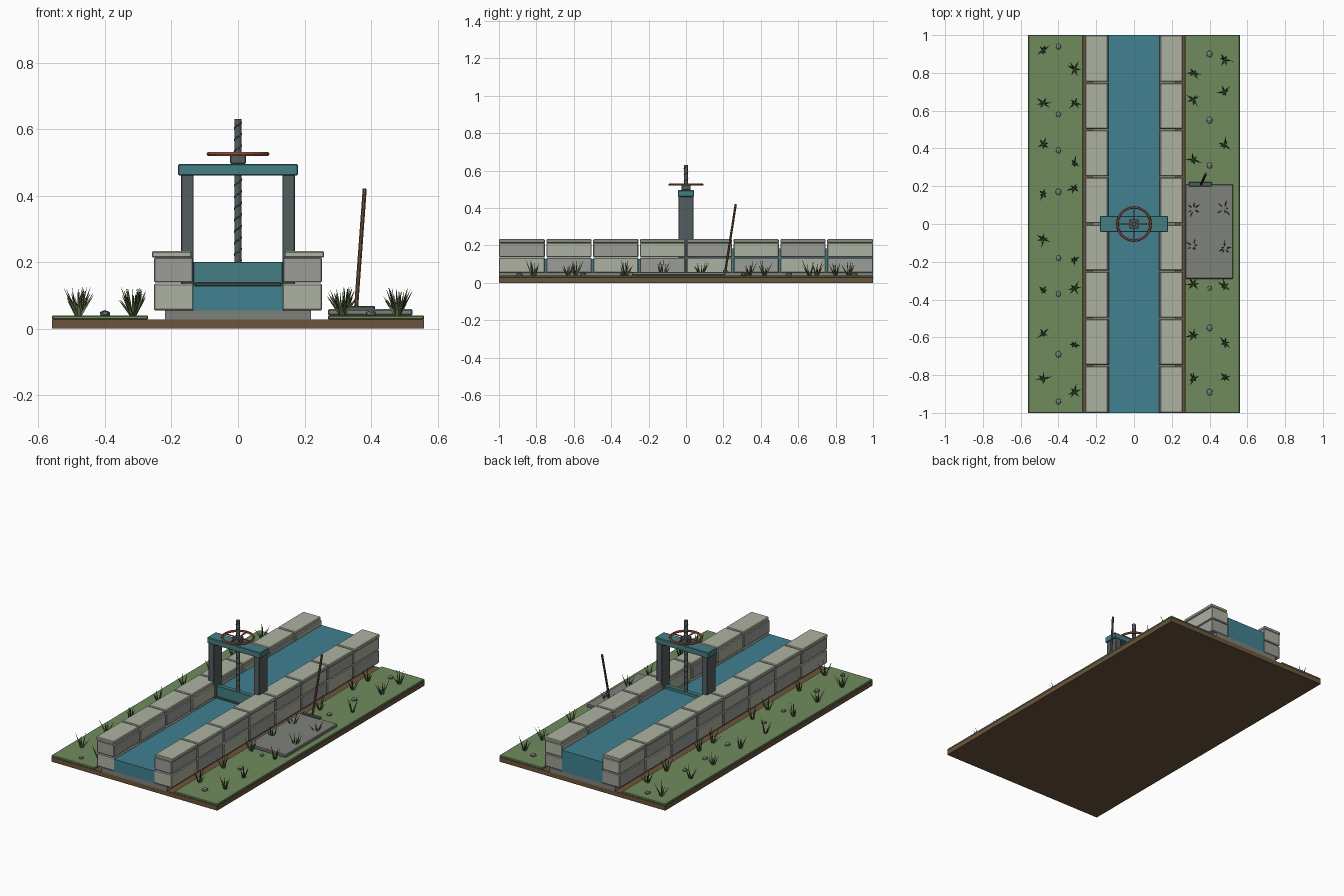
import bpy, bmesh, math, random
from mathutils import Vector, Matrix

if "Cube" in bpy.data.objects:
    bpy.data.objects.remove(bpy.data.objects["Cube"])

random.seed(4)


def material(name, rgb):
    m = bpy.data.materials.new(name)
    m.diffuse_color = (*rgb, 1)
    m.use_nodes = True
    m.node_tree.nodes["Principled BSDF"].inputs["Base Color"].default_value = m.diffuse_color
    return m


SOIL = material("soil", (0.15, 0.09, 0.045))
GRASS = material("grass", (0.16, 0.26, 0.11))
BLADE = material("blade", (0.11, 0.16, 0.06))
STONE_A = material("stone_light", (0.42, 0.45, 0.36))
STONE_B = material("stone_dark", (0.33, 0.34, 0.31))
CONCRETE = material("concrete", (0.21, 0.22, 0.20))
WATER = material("water", (0.05, 0.22, 0.28))
TEAL = material("painted_teal", (0.06, 0.21, 0.23))
STEEL = material("steel", (0.09, 0.11, 0.115))
RED = material("red_paint", (0.36, 0.10, 0.06))
WOOD = material("wood", (0.15, 0.09, 0.05))


def finish(name, bm, mat):
    me = bpy.data.meshes.new(name)
    bm.to_mesh(me)
    bm.free()
    ob = bpy.data.objects.new(name, me)
    bpy.context.collection.objects.link(ob)
    me.materials.append(mat)
    return ob


def add_box(bm, x, y, z):
    size = [b - a for a, b in (x, y, z)]
    mid = [(a + b) / 2 for a, b in (x, y, z)]
    bmesh.ops.create_cube(bm, size=1, matrix=Matrix.Translation(mid) @ Matrix.Diagonal((*size, 1)))


def box(name, x, y, z, mat, bevel=0.0):
    bm = bmesh.new()
    add_box(bm, x, y, z)
    ob = finish(name, bm, mat)
    if bevel:
        mod = ob.modifiers.new("bevel", 'BEVEL')
        mod.width = bevel
        mod.segments = 1
    return ob


def add_rod(bm, a, b, r1, r2, sides):
    a, b = Vector(a), Vector(b)
    rot = (b - a).to_track_quat('Z', 'Y').to_matrix().to_4x4()
    bmesh.ops.create_cone(bm, cap_ends=True, segments=sides, radius1=r1, radius2=r2,
                          depth=(b - a).length, matrix=Matrix.Translation((a + b) / 2) @ rot)


def rod(name, a, b, r, mat, sides=8):
    bm = bmesh.new()
    add_rod(bm, a, b, r, r, sides)
    return finish(name, bm, mat)


def span(s, a, b):
    return tuple(sorted((s * a, s * b)))


# Ground, channel floor and the two water levels
box("soil_base", (-0.56, 0.56), (-1, 1), (0, 0.028), SOIL)
box("channel_floor", (-0.22, 0.22), (-1, 1), (0.02, 0.055), CONCRETE)
box("downstream_water", (-0.136, 0.136), (-1, 0), (0.05, 0.128), WATER)
box("upstream_water", (-0.136, 0.136), (0, 1), (0.05, 0.183), WATER)

# Banks and block walls with coping stones
for s, side in ((-1, "left"), (1, "right")):
    box(side + "_grass_bank", span(s, 0.27, 0.56), (-1, 1), (0.027, 0.04), GRASS, 0.003)
    for i in range(8):
        y = (-1 + i * 0.25 + (0.004 if i else 0), -0.75 + i * 0.25 - (0.004 if i < 7 else 0))
        mats = (STONE_A, STONE_B) if i % 2 == 0 else (STONE_B, STONE_A)
        box(side + "_lower_block", span(s, 0.133, 0.253), y, (0.055, 0.135), mats[0], 0.004)
        box(side + "_upper_block", span(s, 0.135, 0.253), y, (0.138, 0.214), mats[1], 0.004)
        box(side + "_coping", span(s, 0.139, 0.259), y, (0.213, 0.233), STONE_A, 0.004)

# Gate frame: posts and cross beam
for s, side in ((-1, "left"), (1, "right")):
    box(side + "_post", span(s, 0.134, 0.171), (-0.04, 0.04), (0.055, 0.465), STEEL, 0.002)
box("cross_beam", (-0.18, 0.18), (-0.042, 0.042), (0.46, 0.495), TEAL, 0.003)

# Sluice gate with its lower rib
box("sluice_gate", (-0.135, 0.135), (-0.014, 0.014), (0.06, 0.2), TEAL, 0.002)
box("gate_rib", (-0.13, 0.13), (-0.024, -0.012), (0.128, 0.138), STEEL, 0.003)

# Lifting screw with a spiral thread
rod("lifting_screw", (0, 0, 0.19), (0, 0, 0.63), 0.0105, STEEL, 12)
curve = bpy.data.curves.new("screw_thread", 'CURVE')
curve.dimensions = '3D'
curve.bevel_depth = 0.002
curve.bevel_resolution = 0
spline = curve.splines.new('POLY')
turns, steps = 12, 12
spline.points.add(turns * steps)
for k, p in enumerate(spline.points):
    t = k / (turns * steps)
    a = t * turns * math.tau
    p.co = (0.011 * math.cos(a), 0.011 * math.sin(a), 0.205 + 0.415 * t, 1)
thread = bpy.data.objects.new("screw_thread", curve)
bpy.context.collection.objects.link(thread)
curve.materials.append(STEEL)

# Nut and hand wheel
box("screw_nut", (-0.024, 0.024), (-0.024, 0.024), (0.495, 0.53), STEEL, 0.003)
bpy.ops.mesh.primitive_torus_add(major_radius=0.088, minor_radius=0.0065, major_segments=24,
                                 minor_segments=6, location=(0, 0, 0.525))
wheel = bpy.context.object
wheel.name = "hand_wheel_rim"
wheel.data.materials.append(RED)
bm = bmesh.new()
for k in range(4):
    a = k * math.pi / 2
    c, s = math.cos(a), math.sin(a)
    add_rod(bm, (0.012 * c, 0.012 * s, 0.525), (0.088 * c, 0.088 * s, 0.525), 0.0045, 0.0045, 6)
finish("hand_wheel_spokes", bm, RED)

# Work slab with a leaning tool
box("work_slab", (0.27, 0.525), (-0.29, 0.21), (0.04, 0.059), CONCRETE, 0.004)
box("tool_head", (0.29, 0.412), (0.198, 0.222), (0.056, 0.068), STEEL, 0.003)
rod("tool_handle", (0.355, 0.21, 0.06), (0.381, 0.266, 0.42), 0.0065, WOOD)

# Grass tufts and pebbles in rows along both banks
tufts = {
    -0.48: (0.92, 0.64, 0.42, 0.16, -0.08, -0.35, -0.58, -0.82),
    -0.315: (0.82, 0.64, 0.32, 0.19, -0.19, -0.34, -0.64, -0.89),
    0.315: (0.80, 0.66, 0.34, 0.08, -0.12, -0.32, -0.59, -0.82),
    0.48: (0.87, 0.70, 0.42, 0.08, -0.13, -0.33, -0.63, -0.81),
}
for x, ys in tufts.items():
    for y in ys:
        bm = bmesh.new()
        start = random.random() * math.tau
        for k in range(6):
            a = start + k * math.tau / 6 + random.uniform(-0.3, 0.3)
            reach, h = random.uniform(0.012, 0.042), random.uniform(0.045, 0.088)
            d = Vector((math.cos(a), math.sin(a), 0))
            base = Vector((x, y, 0.037)) + d * 0.005
            add_rod(bm, base, base + d * reach + Vector((0, 0, h)), 0.0055, 0.0004, 3)
        finish("grass_tuft", bm, BLADE)

pebbles = {-0.40: (0.94, 0.58, 0.39, 0.17, -0.18, -0.37, -0.69, -0.94),
           0.40: (0.90, 0.55, 0.31, -0.34, -0.55, -0.89)}
for x, ys in pebbles.items():
    for y in ys:
        bm = bmesh.new()
        r = random.uniform(0.013, 0.018)
        scale = Matrix.Diagonal((1, 1.15, 0.6, 1))
        spin = Matrix.Rotation(random.random() * 3, 4, 'Z')
        bmesh.ops.create_icosphere(bm, subdivisions=1, radius=r,
                                   matrix=Matrix.Translation((x, y, 0.045)) @ scale @ spin)
        finish("pebble", bm, CONCRETE)
